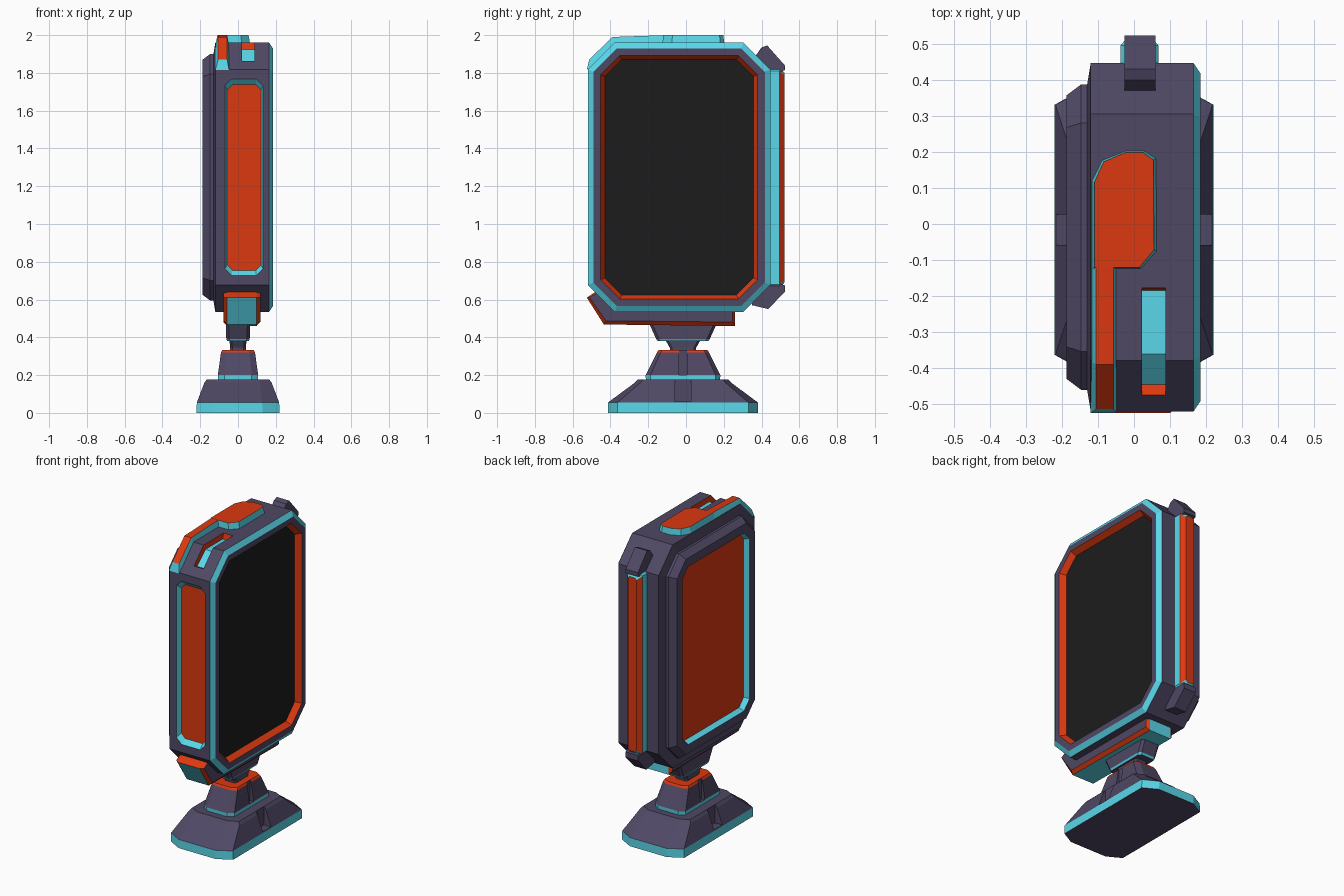
import bpy, bmesh
from mathutils import Vector

if "Cube" in bpy.data.objects:
    bpy.data.objects.remove(bpy.data.objects["Cube"])

# Shared palette; index order is identical on every part
PURPLE, CYAN, RED, BLACK = range(4)
palette = []
for nm, col in (("purple", (0.08, 0.065, 0.13, 1)), ("cyan", (0.1, 0.68, 0.82, 1)),
                ("red", (0.72, 0.04, 0.005, 1)), ("black", (0.012, 0.012, 0.012, 1))):
    m = bpy.data.materials.new(nm)
    m.diffuse_color = col
    m.use_nodes = True
    m.node_tree.nodes["Principled BSDF"].inputs["Base Color"].default_value = m.diffuse_color
    palette.append(m)


def place(axis, pos, u, v):
    """Put plane coordinates on the plane axis = pos."""
    return {'x': (pos, u, v), 'y': (u, pos, v), 'z': (u, v, pos)}[axis]


def octagon(axis, pos, u0, u1, v0, v1, cu, cv=None):
    """Rectangle with cut corners."""
    cv = cu if cv is None else cv
    pts = [(u0 + cu, v0), (u1 - cu, v0), (u1, v0 + cv), (u1, v1 - cv),
           (u1 - cu, v1), (u0 + cu, v1), (u0, v1 - cv), (u0, v0 + cv)]
    return [place(axis, pos, u, v) for u, v in pts]


def outline(axis, pos, pts):
    return [place(axis, pos, u, v) for u, v in pts]


def loft(name, rings, bands, caps, by_normal=None):
    """Skin rings; one colour per band, one per end cap, optional recolour by normal."""
    bm = bmesh.new()
    vs = [[bm.verts.new(p) for p in r] for r in rings]
    for (a, b), mat in zip(zip(vs, vs[1:]), bands):
        for i in range(len(a)):
            j = (i + 1) % len(a)
            bm.faces.new((a[i], a[j], b[j], b[i])).material_index = mat
    for r, mat in zip((vs[0], vs[-1]), caps):
        bm.faces.new(r).material_index = mat
    bmesh.ops.recalc_face_normals(bm, faces=bm.faces[:])
    bm.normal_update()
    if by_normal:
        for f in bm.faces:
            mat = by_normal(f.normal)
            f.material_index = f.material_index if mat is None else mat
    me = bpy.data.meshes.new(name)
    bm.to_mesh(me)
    bm.free()
    for m in palette:
        me.materials.append(m)
    ob = bpy.data.objects.new(name, me)
    bpy.context.collection.objects.link(ob)
    return ob


def carve(ob, cutter):
    """Subtract the cutter, keep its colours, then delete it."""
    mod = ob.modifiers.new("carve", 'BOOLEAN')
    mod.object, mod.operation, mod.solver = cutter, 'DIFFERENCE', 'EXACT'
    bpy.context.view_layer.update()
    dg = bpy.context.evaluated_depsgraph_get()
    me = bpy.data.meshes.new_from_object(ob.evaluated_get(dg))
    ob.modifiers.remove(mod)
    ob.data = me
    bpy.data.objects.remove(cutter)


# Main body: one loft across x from the screen to the recessed rear panel
def body_ring(x, d):
    return octagon('x', x, -0.52 + d, 0.447 - d, 0.535 + d, 1.96 - d, 0.142 - 0.586 * d)


steps = [(0.15, 0.09), (0.185, 0.068), (0.185, 0.03), (0.165, 0), (-0.12, 0), (-0.13, 0.06),
         (-0.147, 0.06), (-0.187, 0.09), (-0.187, 0.145), (-0.155, 0.16)]
body = loft("body", [body_ring(*s) for s in steps],
            [RED, PURPLE, CYAN] + [PURPLE] * 5 + [CYAN], (BLACK, RED))

# Recessed panel on the front edge
carve(body, loft("front_recess",
                 [octagon('y', -0.6, -0.07, 0.132, 0.728, 1.768, 0.035),
                  octagon('y', -0.52, -0.07, 0.132, 0.728, 1.768, 0.035),
                  octagon('y', -0.49, -0.057, 0.122, 0.755, 1.738, 0.028)],
                 [CYAN, CYAN], (CYAN, RED)))

# Slot in the top, following the front chamfer
slot = [(-0.17, 1.99), (-0.185, 1.925), (-0.36, 1.925), (-0.445, 1.85), (-0.49, 1.87), (-0.40, 1.99)]
carve(body, loft("top_slot", [outline('x', x, slot) for x in (0.022, 0.088)], [RED], (RED, RED),
                 lambda n: CYAN if n.z < -0.5 and n.y > -0.2 else RED))

# Raised top plate: wide head plus a strip running down the front chamfer
head = [(-0.118, -0.125), (0.02, -0.125), (0.065, -0.075), (0.063, 0.182), (0.032, 0.203),
        (-0.025, 0.203), (-0.09, 0.177), (-0.118, 0.12)]
cx, cy = -0.03, 0.03
loft("top_plate_head", [outline('z', 1.95, head),
                        outline('z', 2.0, [(cx + (x - cx) * 0.9, cy + (y - cy) * 0.97) for x, y in head])],
     [CYAN], (CYAN, RED))
path = [((-0.525, 1.815), (-0.513, 1.87)), ((-0.38, 1.95), (-0.39, 1.99)), ((-0.1, 1.95), (-0.1, 2.0))]
loft("top_plate_strip", [[(-0.12, *b), (-0.048, *b), (-0.057, *t), (-0.105, *t)] for b, t in path],
     [CYAN] * 2, (CYAN, CYAN), lambda n: RED if n.z > 0.6 else CYAN)

# Rear spine with hooked ends, and its coloured bar
spine = [(0.34, 1.85), (0.40, 1.935), (0.43, 1.945), (0.523, 1.84), (0.523, 1.815), (0.485, 1.80),
         (0.485, 0.69), (0.523, 0.675), (0.523, 0.64), (0.435, 0.55), (0.35, 0.57), (0.34, 0.7)]
loft("rear_spine", [outline('x', x, spine) for x in (-0.027, 0.06)], [PURPLE], (PURPLE, PURPLE))
loft("rear_bar", [octagon('y', 0.44, -0.038, 0.068, 0.66, 1.83, 0.02),
                  octagon('y', 0.495, -0.038, 0.068, 0.66, 1.83, 0.02),
                  octagon('y', 0.521, -0.015, 0.045, 0.69, 1.80, 0.012)],
     [CYAN, RED], (CYAN, RED), lambda n: CYAN if abs(n.z) > 0.3 else None)

# Chin under the body
chin = [(-0.45, 0.66), (-0.525, 0.61), (-0.435, 0.468), (0.26, 0.46), (0.26, 0.57)]
small = [(-0.13 + (y + 0.13) * 0.965, 0.62 + (z - 0.62) * 0.87) for y, z in chin]
loft("chin", [outline('x', x, p) for x, p in
              ((-0.077, small), (-0.057, chin), (0.098, chin), (0.118, small))],
     [RED, CYAN, RED], (PURPLE, PURPLE), lambda n: RED if n.z > 0.3 and abs(n.x) < 0.5 else None)


# Stand parts: octagons stacked in z, all centred on y = -0.016
def tier(z, hx, hy, cx, cy):
    return octagon('z', z, -hx, hx, -0.016 - hy, -0.016 + hy, cx, cy)


base = loft("base", [tier(0, 0.22, 0.397, 0.09, 0.05), tier(0.055, 0.218, 0.397, 0.09, 0.05),
                     tier(0.16, 0.178, 0.255, 0.06, 0.03), tier(0.177, 0.165, 0.24, 0.055, 0.03)],
            [CYAN, PURPLE, PURPLE], (PURPLE, PURPLE))
foot = loft("neck_foot", [tier(0.15, 0.105, 0.195, 0.035, 0.025), tier(0.2, 0.107, 0.198, 0.035, 0.025),
                          tier(0.32, 0.09, 0.138, 0.03, 0.02), tier(0.333, 0.083, 0.13, 0.03, 0.02)],
            [CYAN, PURPLE, RED], (CYAN, RED))

# Notches on both flanks of the stand
for s in (-1, 1):
    for ob, x0, hy, z0 in ((base, 0.165, 0.042, 0.06), (foot, 0.083, 0.02, 0.2)):
        box = [(s * x0, -0.016 - hy), (s * 0.3, -0.016 - hy), (s * 0.3, -0.016 + hy), (s * x0, -0.016 + hy)]
        carve(ob, loft("notch", [outline('z', z, box) for z in (z0, 0.4)], [PURPLE], (PURPLE, PURPLE)))

# Neck and the mount below the chin
loft("neck", [tier(0.32, 0.042, 0.068, 0.012, 0.012), tier(0.345, 0.042, 0.07, 0.012, 0.012),
              tier(0.385, 0.045, 0.092, 0.012, 0.012)], [PURPLE] * 2, (PURPLE, PURPLE))
loft("mount", [tier(0.38, 0.056, 0.135, 0.015, 0.015), tier(0.392, 0.062, 0.142, 0.015, 0.015),
               tier(0.475, 0.065, 0.18, 0.015, 0.015)], [CYAN, PURPLE], (PURPLE, PURPLE))
